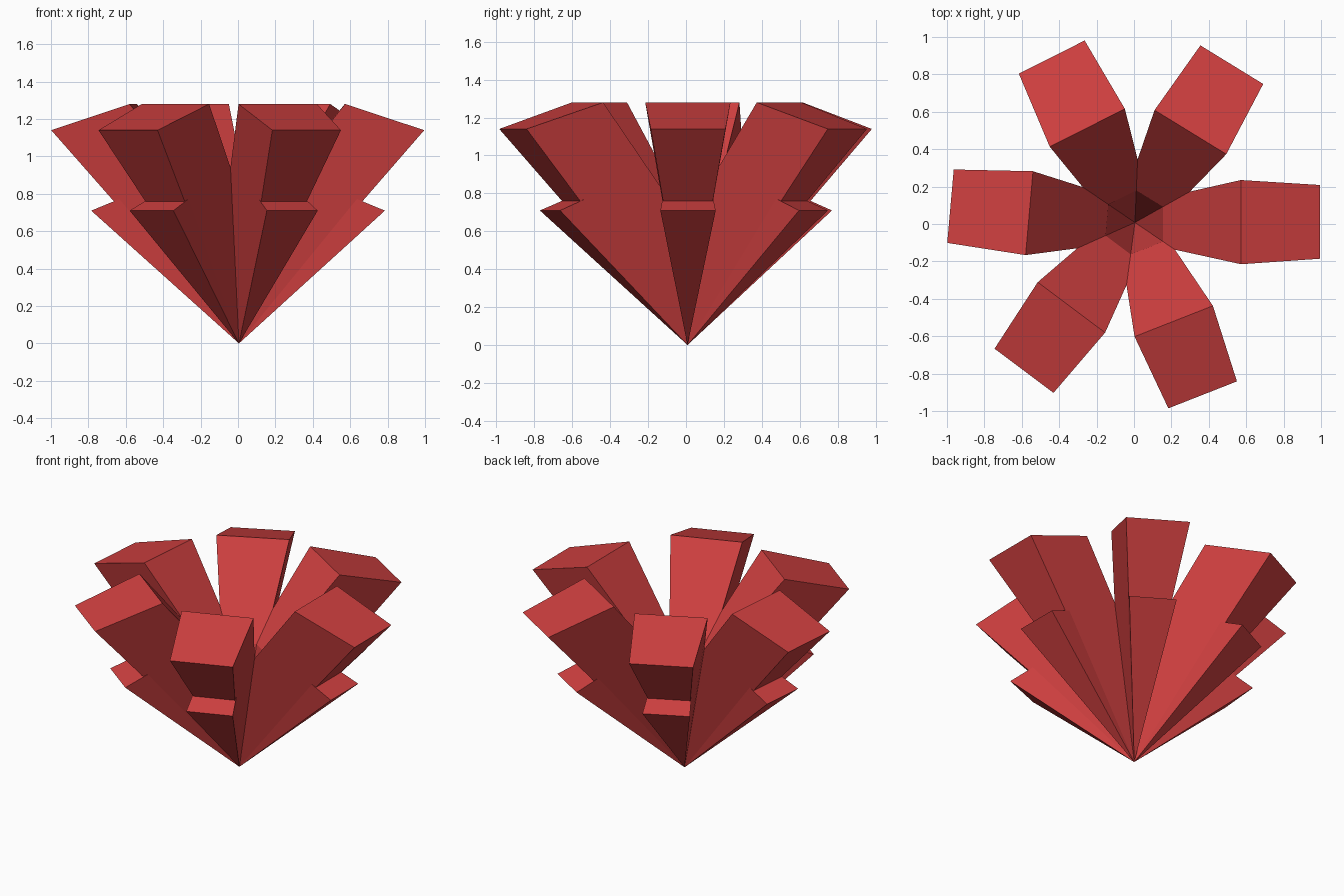
import bpy, bmesh
from math import radians

cube = bpy.data.objects.get("Cube")
if cube:
    bpy.data.objects.remove(cube, do_unlink=True)

red = bpy.data.materials.new("red")
red.use_nodes = True
colour = (0.62, 0.05, 0.05, 1)
red.diffuse_color = colour
red.node_tree.nodes["Principled BSDF"].inputs["Base Color"].default_value = colour

# Profile rows are (radius, half width, height); every side meets at the tip
PETAL = [(0.99, 0.197, 1.14), (0.567, 0.225, 1.28), (0.15, 0.132, 0.76)]
BRACT = [(0.78, 0.146, 0.71), (0.55, 0.127, 0.805)]


def wedge(name, rows, angle):
    """Closed wedge along local +x, tapering to a point on the ground."""
    bm = bmesh.new()
    tip = bm.verts.new((0, 0, 0))
    left = [bm.verts.new((r, w, z)) for r, w, z in rows]
    right = [bm.verts.new((r, -w, z)) for r, w, z in rows]
    for i in range(len(rows) - 1):
        bm.faces.new((left[i], left[i + 1], right[i + 1], right[i]))
    bm.faces.new((tip, left[0], right[0]))
    bm.faces.new((tip, right[-1], left[-1]))
    bm.faces.new([tip] + left)
    bm.faces.new([tip] + right)
    bmesh.ops.recalc_face_normals(bm, faces=bm.faces)
    mesh = bpy.data.meshes.new(name)
    bm.to_mesh(mesh)
    bm.free()
    mesh.materials.append(red)
    obj = bpy.data.objects.new(name, mesh)
    obj.location = (0.005, 0.008, 0)
    obj.rotation_euler.z = radians(angle)
    bpy.context.collection.objects.link(obj)


# Six petals, each backed by a shorter outer bract
for i in range(6):
    angle = 0.2 + 58.25 * i
    wedge(f"petal_{i + 1}", PETAL, angle)
    wedge(f"bract_{i + 1}", BRACT, angle)
